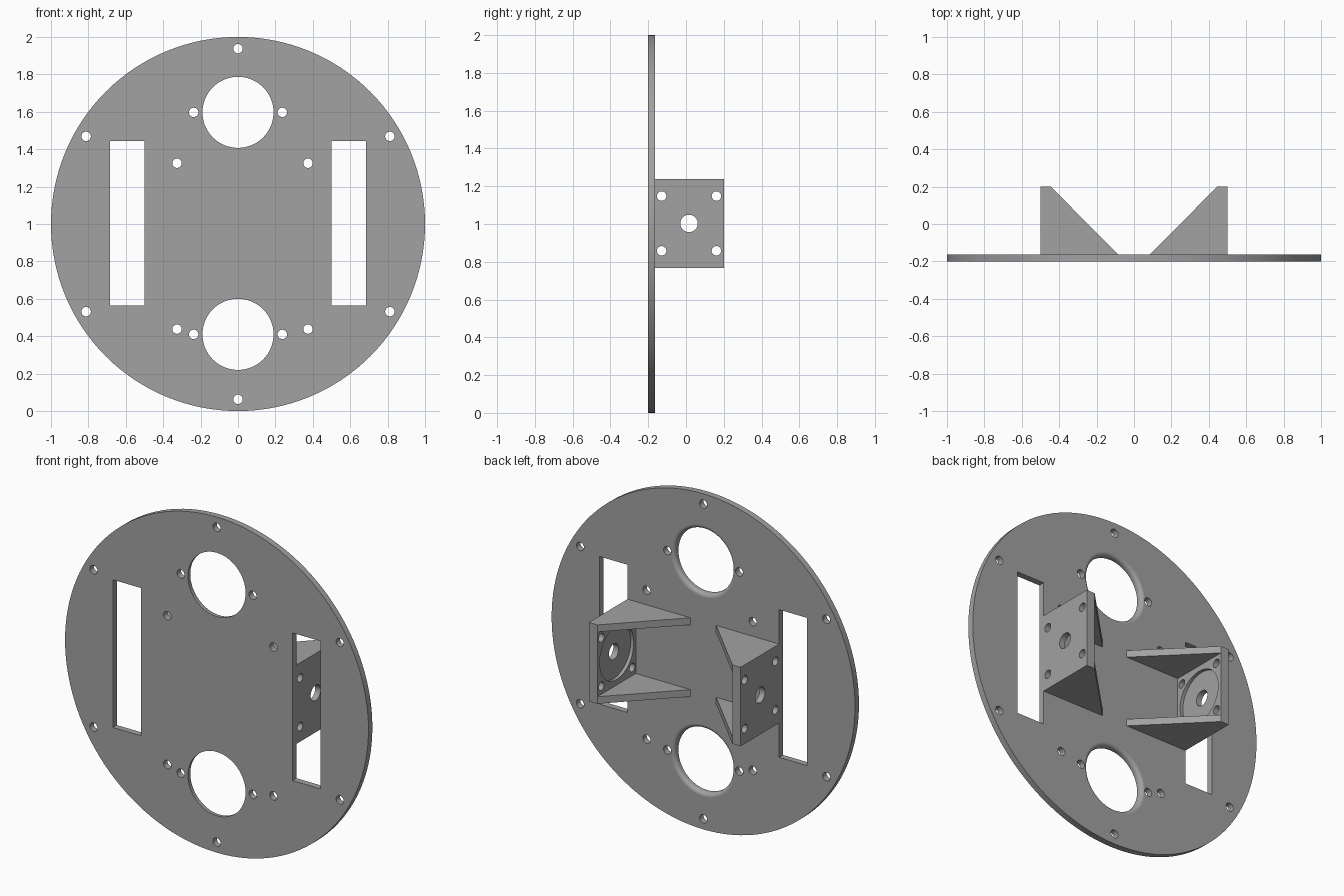
import bpy, bmesh
from math import sin, cos, pi, radians
from mathutils import Matrix, Vector

if "Cube" in bpy.data.objects:
    bpy.data.objects.remove(bpy.data.objects["Cube"])

grey = bpy.data.materials.new("plain grey")
grey.use_nodes = True
grey.diffuse_color = (0.36, 0.36, 0.36, 1)
grey.node_tree.nodes["Principled BSDF"].inputs["Base Color"].default_value = grey.diffuse_color

FRONT, BACK, TIP = -0.2, -0.163, 0.2   # plate faces and bracket end
MID = 1.0                              # height of the plate centre
BOLT = 0.025                           # bolt hole radius


def add_object(name, bm):
    bmesh.ops.recalc_face_normals(bm, faces=bm.faces)
    mesh = bpy.data.meshes.new(name)
    bm.to_mesh(mesh)
    bm.free()
    mesh.materials.append(grey)
    obj = bpy.data.objects.new(name, mesh)
    bpy.context.collection.objects.link(obj)
    return obj


def turned(bm, profile, centre, axis, sides=32):
    """Closed turned solid; the profile lists (radius, position along axis)."""
    rot = Vector((0, 0, 1)).rotation_difference(Vector(axis)).to_matrix().to_4x4()
    place = Matrix.Translation(centre) @ rot
    rings = []
    for r, h in profile:
        angles = [2 * pi * i / sides for i in range(sides)]
        rings.append([bm.verts.new(place @ Vector((r * cos(a), r * sin(a), h))) for a in angles])
    for low, high in zip(rings, rings[1:]):
        for i in range(sides):
            j = (i + 1) % sides
            bm.faces.new((low[i], low[j], high[j], high[i]))
    bm.faces.new(rings[0])
    bm.faces.new(rings[-1])


def box(bm, low, high):
    low, high = Vector(low), Vector(high)
    matrix = Matrix.Translation((low + high) / 2) @ Matrix.Diagonal((*(high - low), 1))
    bmesh.ops.create_cube(bm, size=1, matrix=matrix)


def cut(obj, bm):
    cutter = add_object("cutter", bm)
    cutter.hide_render = True
    mod = obj.modifiers.new("cut", "BOOLEAN")
    mod.operation, mod.solver, mod.object = "DIFFERENCE", "EXACT", cutter
    bpy.context.view_layer.objects.active = obj
    bpy.ops.object.modifier_apply(modifier=mod.name)
    bpy.data.objects.remove(cutter)


def smooth(obj):
    """Round walls are smooth, the flat faces stay flat."""
    bpy.ops.object.select_all(action="DESELECT")
    obj.select_set(True)
    bpy.context.view_layer.objects.active = obj
    bpy.ops.object.shade_smooth_by_angle(angle=radians(30))
    for face in obj.data.polygons:
        if max(abs(c) for c in face.normal) > 0.9999:
            face.use_smooth = False


# Round base plate
bm = bmesh.new()
turned(bm, [(1, FRONT), (1, BACK)], (0, 0, MID), (0, 1, 0), 128)
plate = add_object("base_plate", bm)

# Bolt holes around the rim, beside the large holes and in the middle field
holes = [(0.9375 * sin(i * pi / 3), MID + 0.9375 * cos(i * pi / 3)) for i in range(6)]
holes += [(x, z) for x in (-0.237, 0.237) for z in (0.41, 1.597)]
holes += [(x, z) for x in (-0.326, 0.374) for z in (0.438, 1.325)]
bm = bmesh.new()
for x, z in holes:
    turned(bm, [(BOLT, FRONT - 0.1), (BOLT, BACK + 0.1)], (x, 0, z), (0, 1, 0))

# Large holes, rounded over on the back
R, FILLET = 0.19, 0.022
rim = [(R, FRONT - 0.1)]
for i in range(7):
    a = i * pi / 12
    rim.append((R + FILLET * (1 - cos(a)), BACK - FILLET * (1 - sin(a))))
rim.append((R + FILLET, BACK + 0.1))
for z in (0.41, 1.597):
    turned(bm, rim, (0, 0, z), (0, 1, 0), 64)

# Wheel slots
for x in (-0.685, 0.5):
    box(bm, (x, FRONT - 0.1, 0.563), (x + 0.185, BACK + 0.1, 1.443))
cut(plate, bm)
smooth(plate)

# Motor brackets: an upright wall with two triangular gussets
INNER, OUTER, TOE = 0.445, 0.5, 0.085
LOW, HIGH, WEB = 0.768, 1.238, 0.042
CY, CZ = 0.016, 1.003
for side, label in ((1, "left"), (-1, "right")):
    bm = bmesh.new()
    box(bm, (min(side * INNER, side * OUTER), BACK, LOW),
        (max(side * INNER, side * OUTER), TIP, HIGH))
    wall = add_object(label + "_motor_wall", bm)

    # Shaft hole, shallow round recess on the inner face, and four bolt holes
    bm = bmesh.new()
    turned(bm, [(0.16, INNER - 0.1), (0.16, INNER + 0.02), (0.046, INNER + 0.02),
                (0.046, OUTER + 0.1)], (0, CY, CZ), (side, 0, 0), 64)
    for dy in (-0.145, 0.145):
        for dz in (-0.145, 0.145):
            turned(bm, [(BOLT, INNER - 0.1), (BOLT, OUTER + 0.1)],
                   (0, CY + dy, CZ + dz), (side, 0, 0))
    cut(wall, bm)
    smooth(wall)

    for z, level in ((LOW, "lower"), (HIGH - WEB, "upper")):
        bm = bmesh.new()
        corners = ((INNER, BACK), (TOE, BACK), (INNER, TIP))
        face = bm.faces.new([bm.verts.new((side * x, y, z)) for x, y in corners])
        new = bmesh.ops.extrude_face_region(bm, geom=[face])["geom"]
        bmesh.ops.translate(bm, vec=(0, 0, WEB),
                            verts=[v for v in new if isinstance(v, bmesh.types.BMVert)])
        add_object(f"{label}_{level}_gusset", bm)
